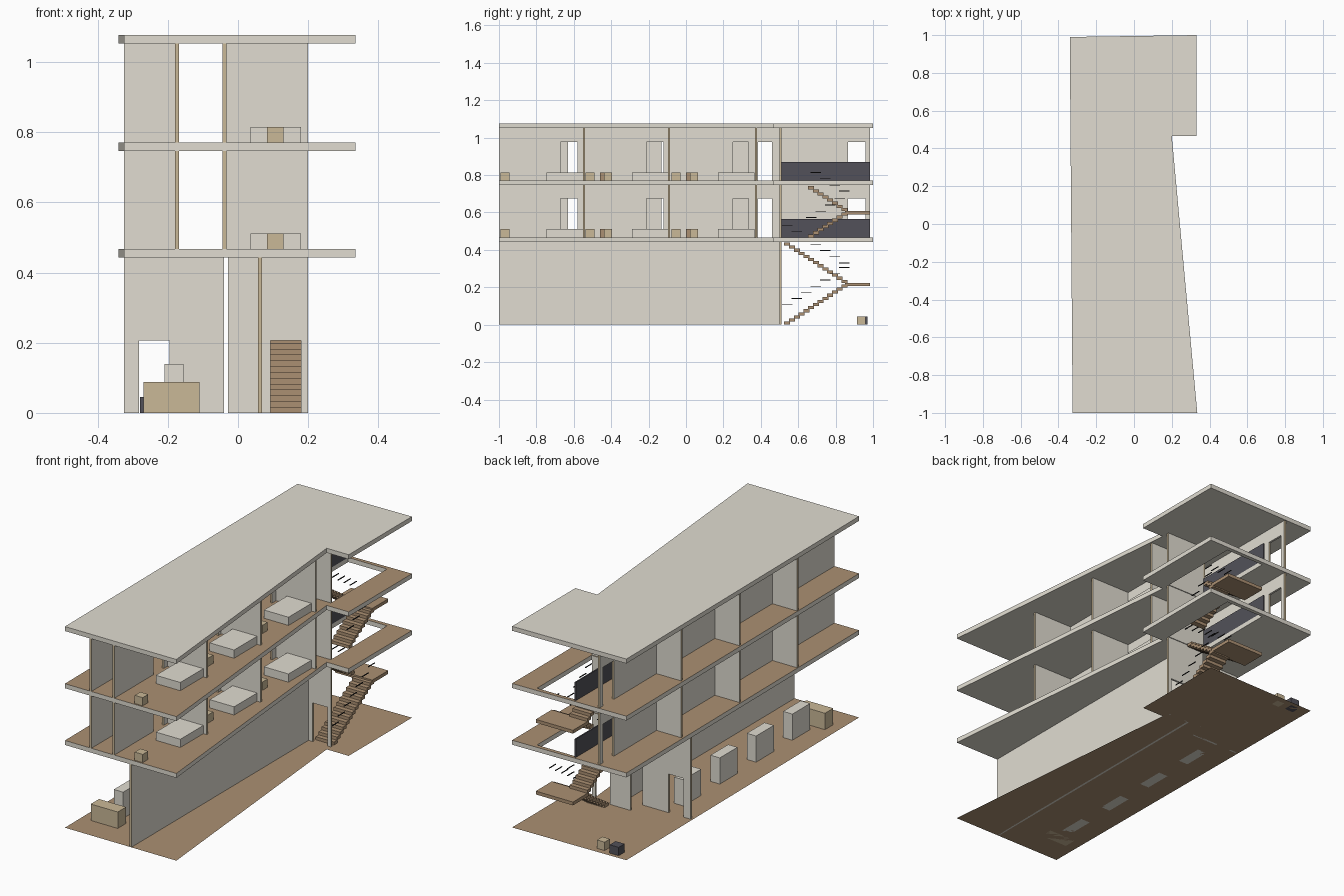
import bpy, bmesh
from mathutils import Vector

cube = bpy.data.objects.get("Cube")
if cube:
    bpy.data.objects.remove(cube, do_unlink=True)


def material(name, color):
    m = bpy.data.materials.new(name)
    m.use_nodes = True
    m.diffuse_color = (*color, 1)
    m.node_tree.nodes["Principled BSDF"].inputs["Base Color"].default_value = (*color, 1)
    return m


PLASTER = material("pale plaster", (0.75, 0.72, 0.64))
WOOD = material("brown wood", (0.41, 0.28, 0.17))
TAN = material("tan timber", (0.59, 0.48, 0.31))
NAVY = material("dark panel", (0.085, 0.083, 0.10))
BLACK = material("black metal", (0.02, 0.02, 0.02))


def finish(bm, name, mats, rule=None):
    bmesh.ops.recalc_face_normals(bm, faces=bm.faces)
    bm.normal_update()
    if rule:
        for f in bm.faces:
            f.material_index = rule(f)
    mesh = bpy.data.meshes.new(name)
    bm.to_mesh(mesh)
    bm.free()
    for m in mats:
        mesh.materials.append(m)
    ob = bpy.data.objects.new(name, mesh)
    bpy.context.scene.collection.objects.link(ob)
    return ob


def add_box(bm, x, y, z):
    verts = bmesh.ops.create_cube(bm, size=1)["verts"]
    for v in verts:
        for k, (lo, hi) in enumerate((x, y, z)):
            v.co[k] = lo if v.co[k] < 0 else hi


def box(name, mat, x, y, z):
    bm = bmesh.new()
    add_box(bm, x, y, z)
    return finish(bm, name, [mat])


def extrude(bm, offset):
    new = bmesh.ops.extrude_face_region(bm, geom=bm.faces[:])["geom"]
    bmesh.ops.translate(bm, vec=offset, verts=[g for g in new if isinstance(g, bmesh.types.BMVert)])


# Straight wall with door notches; its narrow ends are timber
def wall(name, axis, pos, a, b, z0, z1, doors=(), thick=0.011):
    pts = [(a, z0)]
    for d0, d1 in doors:
        pts += [(d0, z0), (d0, z0 + DOOR), (d1, z0 + DOOR), (d1, z0)]
    pts += [(b, z0), (b, z1), (a, z1)]
    bm = bmesh.new()
    lo = pos - thick / 2
    along = 0 if axis == "x" else 1
    place = (lambda u, w: (u, lo, w)) if along == 0 else (lambda u, w: (lo, u, w))
    bm.faces.new([bm.verts.new(place(u, w)) for u, w in pts])
    extrude(bm, Vector((0, thick, 0)) if along == 0 else Vector((thick, 0, 0)))
    return finish(bm, name, [PLASTER, TAN], lambda f: int(abs(f.normal[along]) > 0.5))


OUTLINE = [(-0.325, -1), (0.335, -1), (0.20, 0.465), (0.33, 0.465), (0.33, 1), (-0.34, 0.99)]
STAIRWELL = [(-0.03, 0.515), (0.20, 0.515), (0.20, 0.975), (-0.03, 0.975)]
DOOR = 0.207
THICK = 0.024
FLOORS = (0.467, 0.771)
ROOF = 1.077


def slab(name, top, mats, hole=False, thick=THICK):
    bm = bmesh.new()
    for loop in [OUTLINE] + ([STAIRWELL] if hole else []):
        vs = [bm.verts.new((x, y, top)) for x, y in loop]
        for i, v in enumerate(vs):
            bm.edges.new((v, vs[i - 1]))
    bmesh.ops.triangle_fill(bm, edges=bm.edges[:], use_beauty=True, normal=(0, 0, 1))
    if thick:
        extrude(bm, Vector((0, 0, -thick)))
    last = len(mats) - 1
    return finish(bm, name, mats, lambda f: last if f.normal.z > 0.5 else 0)


# Ground, floors and roof
slab("ground", 0, [WOOD], thick=0)
for n, z in enumerate(FLOORS, 1):
    slab(f"floor_slab_{n}", z, [PLASTER, WOOD], hole=True)
slab("roof_slab", ROOF, [PLASTER])

# Ground storey walls
g_top = FLOORS[0] - THICK
wall("ground_long_wall", "y", 0.0625, -1, 0.50, 0, g_top)
wall("ground_stair_wall", "x", 0.505, -0.028, 0.20, 0, g_top, [(0.093, 0.18)])
wall("ground_door_wall", "x", 0.42, -0.325, -0.04, 0, g_top, [(-0.282, -0.195)])

# Ground storey furniture
box("reception_desk", TAN, (-0.27, -0.11), (-0.86, -0.79), (0, 0.088))
for i in range(4):
    y = -0.675 + 0.307 * i
    box(f"ground_cabinet_{i + 1}", PLASTER, (-0.21, -0.155), (y - 0.075, y + 0.075), (0, 0.14))
box("rear_dark_crate", NAVY, (-0.28, -0.227), (0.92, 0.97), (0, 0.045))
box("rear_tan_crate", TAN, (-0.19, -0.145), (0.915, 0.96), (0, 0.045))

# Upper storeys: corridor walls, room dividers, furniture, stair parapet
for n, z in enumerate(FLOORS, 1):
    top = (FLOORS + (ROOF,))[n] - THICK
    wall(f"corridor_wall_outer_{n}", "y", -0.174, -1, 0.985, z, top,
         [(-0.63, -0.545), (-0.13, -0.045), (0.375, 0.46), (0.865, 0.96)])
    wall(f"corridor_wall_inner_{n}", "y", -0.038, -1, 0.51, z, top,
         [(-0.67, -0.58), (-0.21, -0.12), (0.25, 0.335), (0.385, 0.46)])
    for i, y in enumerate((-0.48, 0.007, 0.50)):
        wall(f"small_room_wall_{n}_{i + 1}", "x", y, -0.325, -0.18, z, top)
    for i, y in enumerate((-0.545, -0.09, 0.375, 0.505)):
        wall(f"large_room_wall_{n}_{i + 1}", "x", y, -0.033, 0.20, z, top)
    for i, y in enumerate((-0.545, -0.09, 0.37)):
        box(f"bed_{n}_{i + 1}", PLASTER, (0.035, 0.18), (y - 0.20, y - 0.005), (z, z + 0.044))
        box(f"nightstand_{n}_{i + 1}", TAN, (0.083, 0.13), (y - 0.447, y - 0.40), (z, z + 0.044))
    for i, y in enumerate((-0.46, 0.0)):
        box(f"wood_stool_{n}_{i + 1}", WOOD, (-0.02, 0.024), (y, y + 0.045), (z, z + 0.044))
        box(f"tan_stool_{n}_{i + 1}", TAN, (0.083, 0.13), (y + 0.022, y + 0.065), (z, z + 0.044))
    box(f"stair_parapet_{n}", NAVY, (-0.037, -0.03), (0.511, 0.985), (z, z + 0.098))

# Stairs: floating treads, landing and short rail bars
RISE, RUN, TURN = 0.0166, 0.0255, 0.86


def staircase(n, base, steps):
    treads, rails = bmesh.new(), bmesh.new()
    landing = base + RISE * steps + 0.008
    add_box(treads, (-0.02, 0.20), (0.85, 0.985), (landing - 0.018, landing))
    for i in range(steps):
        flights = (
            ((0.092, 0.20), TURN - RUN * (steps - i - 0.5), base, 0.197),
            ((-0.02, 0.086), TURN - RUN * (i + 0.5), landing, 0.09),
        )
        for xs, y, z0, rail_x in flights:
            z = z0 + RISE * (i + 1)
            add_box(treads, xs, (y - 0.016, y + 0.016), (z - RISE, z))
            if i % 2 == 0:
                add_box(rails, (rail_x - 0.002, rail_x + 0.002), (y - 0.028, y + 0.028),
                        (z + 0.088, z + 0.092))
    finish(treads, f"stair_{n}", [WOOD])
    finish(rails, f"stair_rail_{n}", [BLACK])


staircase(1, 0, 13)
staircase(2, FLOORS[0], 8)
